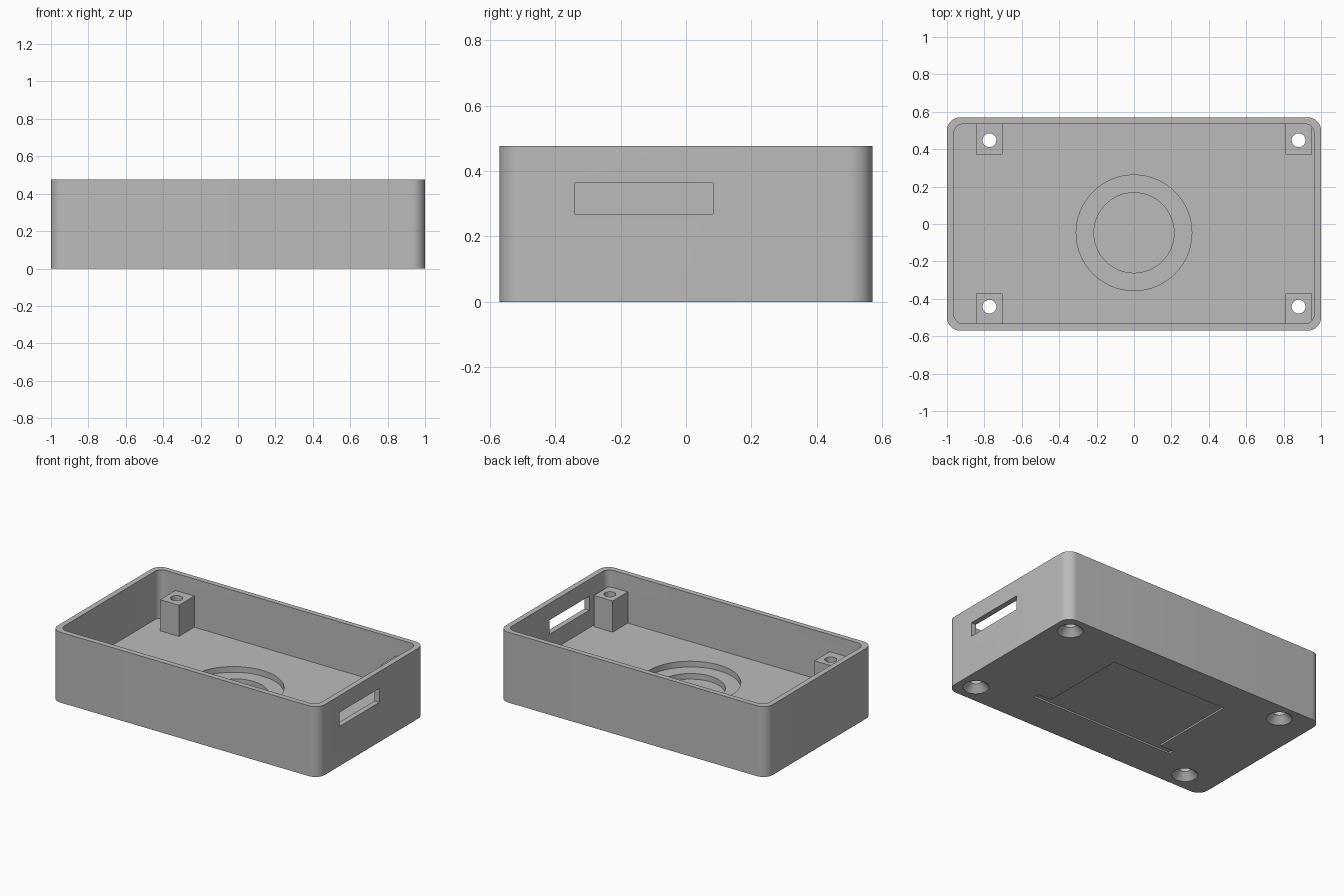
import bpy, bmesh, math

if "Cube" in bpy.data.objects:
    bpy.data.objects.remove(bpy.data.objects["Cube"])

grey = bpy.data.materials.new("light grey plastic")
grey.diffuse_color = (0.5, 0.5, 0.5, 1)
grey.use_nodes = True
grey.node_tree.nodes["Principled BSDF"].inputs["Base Color"].default_value = grey.diffuse_color


def prism(name, x0, x1, y0, y1, z0, z1, r=0.0, steps=10):
    """Upright block with optional rounded vertical corners."""
    pts = []
    if r:
        corners = [(x1 - r, y1 - r, 0), (x0 + r, y1 - r, 90),
                   (x0 + r, y0 + r, 180), (x1 - r, y0 + r, 270)]
        for cx, cy, a0 in corners:
            for i in range(steps + 1):
                a = math.radians(a0 + 90 * i / steps)
                pts.append((cx + r * math.cos(a), cy + r * math.sin(a)))
    else:
        pts = [(x0, y0), (x1, y0), (x1, y1), (x0, y1)]
    return extrude(name, pts, z0, z1)


def extrude(name, pts, z0, z1):
    bm = bmesh.new()
    base = bm.faces.new([bm.verts.new((x, y, z0)) for x, y in pts])
    top = bmesh.ops.extrude_face_region(bm, geom=[base])["geom"]
    bmesh.ops.translate(bm, vec=(0, 0, z1 - z0),
                        verts=[v for v in top if isinstance(v, bmesh.types.BMVert)])
    return finish(name, bm)


def cone(name, x, y, z0, z1, r0, r1, sides=48):
    bm = bmesh.new()
    bmesh.ops.create_cone(bm, cap_ends=True, segments=sides,
                          radius1=r0, radius2=r1, depth=z1 - z0)
    bmesh.ops.translate(bm, vec=(x, y, (z0 + z1) / 2), verts=bm.verts)
    return finish(name, bm)


def finish(name, bm):
    bmesh.ops.recalc_face_normals(bm, faces=bm.faces)
    me = bpy.data.meshes.new(name)
    bm.to_mesh(me)
    bm.free()
    me.materials.append(grey)
    ob = bpy.data.objects.new(name, me)
    bpy.context.collection.objects.link(ob)
    return ob


def combine(target, tool, op="DIFFERENCE"):
    mod = target.modifiers.new("shape", "BOOLEAN")
    mod.operation, mod.object, mod.solver = op, tool, "EXACT"
    bpy.context.view_layer.objects.active = target
    bpy.ops.object.modifier_apply(modifier=mod.name)
    bpy.data.objects.remove(tool)


# Open tray with rounded corners
FLOOR, TOP, POST_TOP = 0.149, 0.476, 0.36
case = prism("enclosure_case", -1, 1, -0.57, 0.57, 0, TOP, 0.07)
combine(case, prism("cavity", -0.963, 0.963, -0.533, 0.535, FLOOR, 0.6, 0.05))

# Corner screw posts, with bores and countersinks
for x in (-0.773, 0.88):
    for s in (-1, 1):
        y0, y1 = sorted((s * 0.372, s * 0.55))
        combine(case, prism("post", x - 0.071, x + 0.071, y0, y1, 0.1, POST_TOP), "UNION")
for x in (-0.773, 0.88):
    for y in (-0.442, 0.448):
        combine(case, cone("bore", x, y, -0.1, 0.5, 0.037, 0.037))
        combine(case, cone("countersink", x, y, -0.02, 0.045, 0.098, 0.037))

# Stepped round recess in the floor
combine(case, cone("outer_recess", 0, -0.047, 0.11, 0.3, 0.309, 0.309, 96))
combine(case, cone("inner_recess", 0, -0.047, 0.072, 0.3, 0.214, 0.214, 96))

# Port opening in the right wall
combine(case, prism("port", 0.9, 1.1, -0.341, 0.083, 0.268, 0.363))

# Shallow panel recess with a cross slot under the base
tee = [(-0.535, -0.306), (0.535, -0.306), (0.535, -0.268), (0.433, -0.268),
       (0.433, 0.33), (-0.433, 0.33), (-0.433, -0.268), (-0.535, -0.268)]
combine(case, extrude("panel_recess", tee, -0.05, 0.011))

bpy.ops.object.select_all(action="DESELECT")
case.select_set(True)
bpy.context.view_layer.objects.active = case
bpy.ops.object.shade_smooth_by_angle(angle=math.radians(30))
